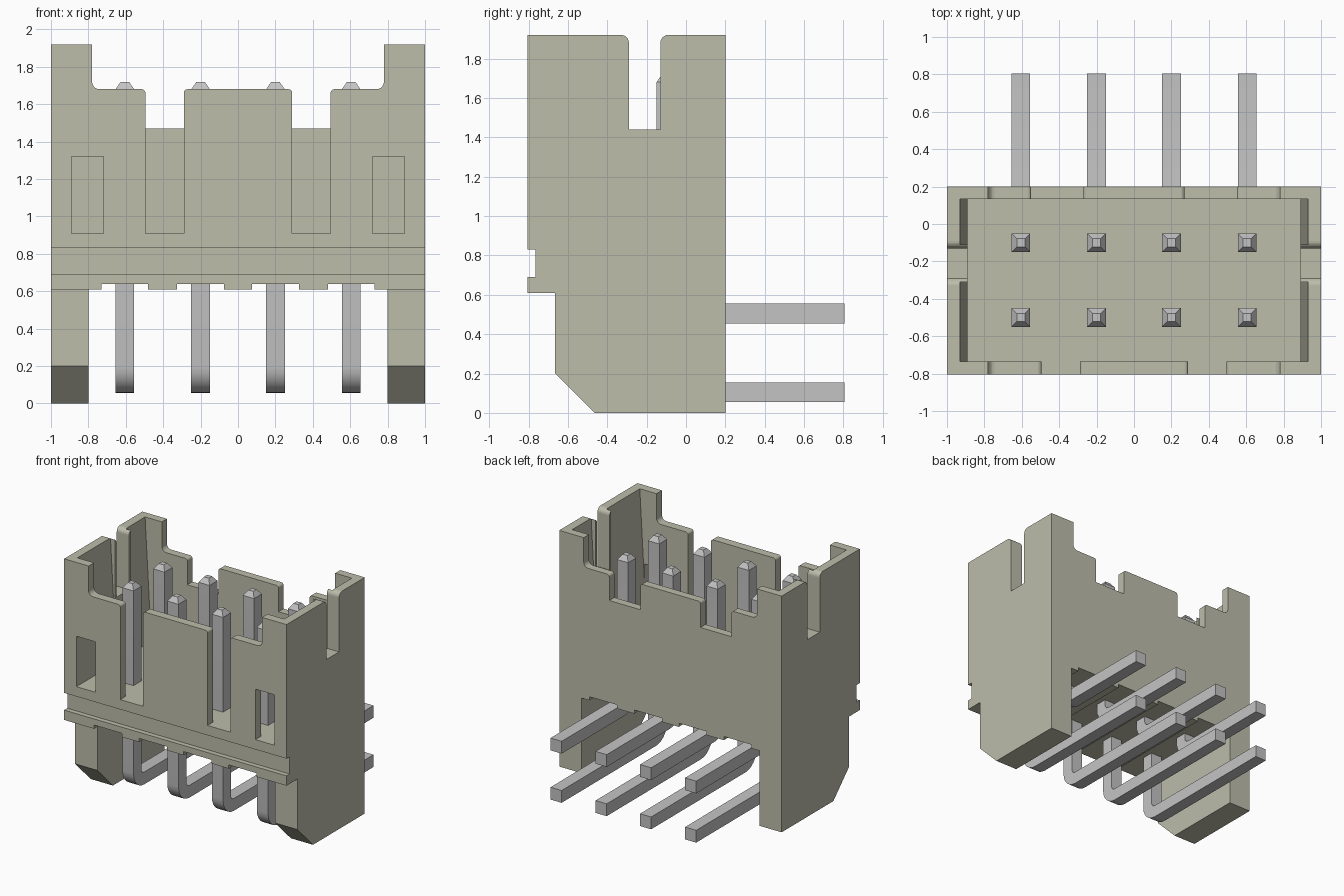
import bpy, bmesh, math
from mathutils import Vector

if "Cube" in bpy.data.objects:
    bpy.data.objects.remove(bpy.data.objects["Cube"], do_unlink=True)


def material(name, rgb, rough):
    m = bpy.data.materials.new(name)
    m.use_nodes = True
    m.diffuse_color = (*rgb, 1)
    bsdf = m.node_tree.nodes["Principled BSDF"]
    bsdf.inputs["Base Color"].default_value = (*rgb, 1)
    bsdf.inputs["Roughness"].default_value = rough
    return m


plastic = material("ivory plastic", (0.51, 0.51, 0.41), 0.6)
metal = material("grey metal", (0.55, 0.55, 0.55), 0.5)


def rounded(pts, steps=6):
    """Outline whose points may carry a third value, the corner radius."""
    out = []
    for i, p in enumerate(pts):
        c = Vector(p[:2])
        if len(p) < 3:
            out.append(tuple(c))
            continue
        a = (Vector(pts[i - 1][:2]) - c).normalized()
        b = (Vector(pts[(i + 1) % len(pts)][:2]) - c).normalized()
        mid = c + (a + b) * p[2]          # arc centre of a right-angled corner
        for k in range(steps + 1):
            t = k / steps * math.pi / 2
            out.append(tuple(mid - b * p[2] * math.cos(t) - a * p[2] * math.sin(t)))
    return out


def prism(name, pts, axis, lo, hi, mat, tip=0):
    """Extrude an outline along x (points are y, z) or y (points are x, z)."""
    bm = bmesh.new()
    place = (lambda p: (lo, *p)) if axis == "x" else (lambda p: (p[0], lo, p[1]))
    face = bm.faces.new([bm.verts.new(place(p)) for p in rounded(pts)])
    ext = bmesh.ops.extrude_face_region(bm, geom=[face])
    shift = (hi - lo, 0, 0) if axis == "x" else (0, hi - lo, 0)
    bmesh.ops.translate(bm, vec=shift,
                        verts=[v for v in ext["geom"] if isinstance(v, bmesh.types.BMVert)])
    bmesh.ops.recalc_face_normals(bm, faces=bm.faces)
    if tip:                               # pyramid point on the top face
        top = max(bm.faces, key=lambda f: f.calc_center_median().z)
        bmesh.ops.inset_individual(bm, faces=[top], thickness=tip, depth=tip)
    me = bpy.data.meshes.new(name)
    bm.to_mesh(me)
    bm.free()
    me.materials.append(mat)
    ob = bpy.data.objects.new(name, me)
    bpy.context.collection.objects.link(ob)
    return ob


def box(x0, x1, z0, z1):
    return [(x0, z0), (x1, z0), (x1, z1), (x0, z1)]


def mirrored(half):
    """Complete a half outline, given from the outside to the centre."""
    return [(-p[0], *p[1:]) for p in half] + half[::-1]


# Housing: side profile with front groove, ledge and chamfered feet
housing = prism("housing", [
    (0.2, 0), (0.2, 1.92), (-0.805, 1.92), (-0.805, 0.83), (-0.765, 0.83),
    (-0.765, 0.69), (-0.805, 0.69), (-0.805, 0.61), (-0.665, 0.61),
    (-0.665, 0.2), (-0.465, 0)], "x", -1, 1, plastic)

cutters = []


def cut(pts, axis, lo, hi):
    cutters.append(prism("cutter", pts, axis, lo, hi, plastic))


# Socket cavity
cut(box(-0.89, 0.89, 0.91, 2.1), "y", -0.735, 0.135)

# Open underside between the feet, with ribs
cut(mirrored([(0.8, -0.1), (0.8, 0.61), (0.73, 0.61), (0.73, 0.64), (0.48, 0.64),
              (0.48, 0.61), (0.325, 0.61), (0.325, 0.64), (0.075, 0.64),
              (0.075, 0.61)]), "y", -1, 0.4)

# Lowered front wall with two tall slots, lowered back wall with two notches
for inner, outer, low, y0, y1 in ((0.29, 0.495, 0.91, -1, -0.6),
                                  (0.27, 0.55, 1.47, 0, 0.4)):
    cut(mirrored([(0.78, 2.1), (0.78, 1.68, 0.04), (outer, 1.68, 0.02), (outer, low),
                  (inner, low), (inner, 1.68, 0.02)]), "y", y0, y1)

for s in (-1, 1):
    # Front windows
    cut(box(*sorted((s * 0.72, s * 0.89)), 0.91, 1.32), "y", -1, -0.6)
    # Flared inner faces of the side walls
    for y0, y1 in ((-0.735, -0.31), (-0.11, 0.135)):
        cut([(s * x, z) for x, z in
             ((0.8, 1.2), (0.89, 1.2), (0.93, 1.92), (0.93, 2.1), (0.8, 2.1))], "y", y0, y1)
    # Side slots with rounded upper edges
    cut([(-0.40, 2.1), (-0.40, 1.92), (-0.29, 1.92, 0.04), (-0.29, 1.44),
         (-0.13, 1.44), (-0.13, 1.92, 0.04), (-0.02, 1.92), (-0.02, 2.1)],
        "x", *sorted((s * 0.85, s * 1.1)))

bpy.context.view_layer.objects.active = housing
for c in cutters:
    c.hide_render = True
    mod = housing.modifiers.new("cut", "BOOLEAN")
    mod.operation = "DIFFERENCE"
    mod.solver = "EXACT"
    mod.object = c
    bpy.ops.object.modifier_apply(modifier=mod.name)
for c in cutters:
    bpy.data.objects.remove(c, do_unlink=True)

# Bent square pins in two rows
bpy.ops.object.select_all(action="DESELECT")
for row, y, z in (("front", -0.5, 0.055), ("rear", -0.1, 0.455)):
    for i, x in enumerate((-0.605, -0.2, 0.2, 0.605)):
        pin = prism(f"{row}_pin_{i + 1}", [
            (y - 0.05, 1.68), (y - 0.05, z, 0.14), (0.805, z), (0.805, z + 0.1),
            (y + 0.05, z + 0.1, 0.04), (y + 0.05, 1.68)],
            "x", x - 0.05, x + 0.05, metal, tip=0.04)
        pin.select_set(True)
        bpy.context.view_layer.objects.active = pin
bpy.ops.object.shade_smooth_by_angle(angle=math.radians(30))
